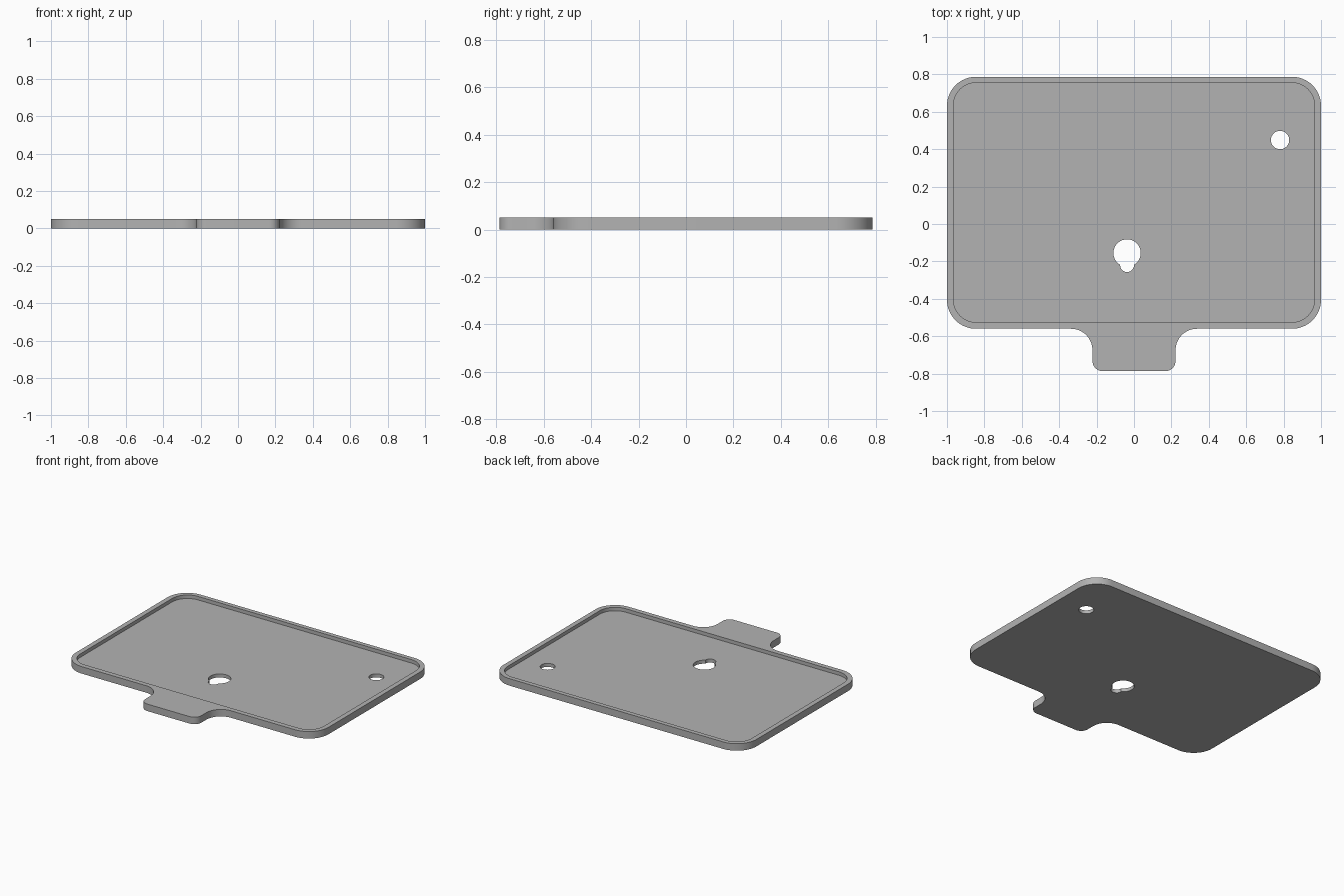
import bpy, bmesh, math
from mathutils import Vector

if "Cube" in bpy.data.objects:
    bpy.data.objects.remove(bpy.data.objects["Cube"])

HEIGHT = 0.05
FLOOR = 0.025

grey = bpy.data.materials.new("plain_grey")
grey.use_nodes = True
colour = (0.45, 0.45, 0.45, 1)
grey.diffuse_color = colour
grey.node_tree.nodes["Principled BSDF"].inputs["Base Color"].default_value = colour


def rounded(corners, steps=16):
    """Outline through (x, y, radius) corners, each replaced by a tangent arc."""
    points = []
    for i, (x, y, r) in enumerate(corners):
        p = Vector((x, y))
        a = (Vector(corners[i - 1][:2]) - p).normalized()
        b = (Vector(corners[(i + 1) % len(corners)][:2]) - p).normalized()
        # All corners are square, so the arc is a quarter circle
        centre = p + (a + b) * r
        for k in range(steps + 1):
            t = k / steps * math.pi / 2
            points.append(centre - b * r * math.cos(t) - a * r * math.sin(t))
    return points


def circle(x, y, r, sides=48):
    return [Vector((x + r * math.cos(k * math.tau / sides),
                    y + r * math.sin(k * math.tau / sides))) for k in range(sides)]


def prism(name, outline, bottom, top):
    bm = bmesh.new()
    face = bm.faces.new([bm.verts.new((p.x, p.y, bottom)) for p in outline])
    out = bmesh.ops.extrude_face_region(bm, geom=[face])
    verts = [g for g in out["geom"] if isinstance(g, bmesh.types.BMVert)]
    bmesh.ops.translate(bm, verts=verts, vec=(0, 0, top - bottom))
    bmesh.ops.recalc_face_normals(bm, faces=bm.faces)
    mesh = bpy.data.meshes.new(name)
    bm.to_mesh(mesh)
    bm.free()
    mesh.materials.append(grey)
    obj = bpy.data.objects.new(name, mesh)
    bpy.context.collection.objects.link(obj)
    return obj


# Tray body with the filleted front tab
half = [(0.222, -0.787, 0.055), (0.222, -0.56, 0.115),
        (1.0, -0.56, 0.155), (1.0, 0.787, 0.155)]
mirrored = [(-x, y, r) for x, y, r in reversed(half)]
tray = prism("tray", rounded(half + mirrored), 0, HEIGHT)

# Recess, round hole and keyhole cutters
recess = [(0.965, -0.525, 0.12), (0.965, 0.755, 0.12),
          (-0.965, 0.755, 0.12), (-0.965, -0.525, 0.12)]
cutters = [
    prism("recess_cutter", rounded(recess), FLOOR, 0.1),
    prism("round_hole_cutter", circle(0.781, 0.449, 0.049), -0.1, 0.1),
    prism("keyhole_cutter", circle(-0.037, -0.155, 0.073), -0.1, 0.1),
    prism("keyhole_slot_cutter", circle(-0.037, -0.22, 0.037), -0.1, 0.1),
]
bpy.context.view_layer.objects.active = tray
tray.select_set(True)
for cutter in cutters:
    cutter.hide_render = True
    cut = tray.modifiers.new(cutter.name, "BOOLEAN")
    cut.operation = "DIFFERENCE"
    cut.solver = "EXACT"
    cut.object = cutter
    bpy.ops.object.modifier_apply(modifier=cut.name)
    bpy.data.objects.remove(cutter)

bpy.ops.object.shade_smooth_by_angle(angle=math.radians(30))
